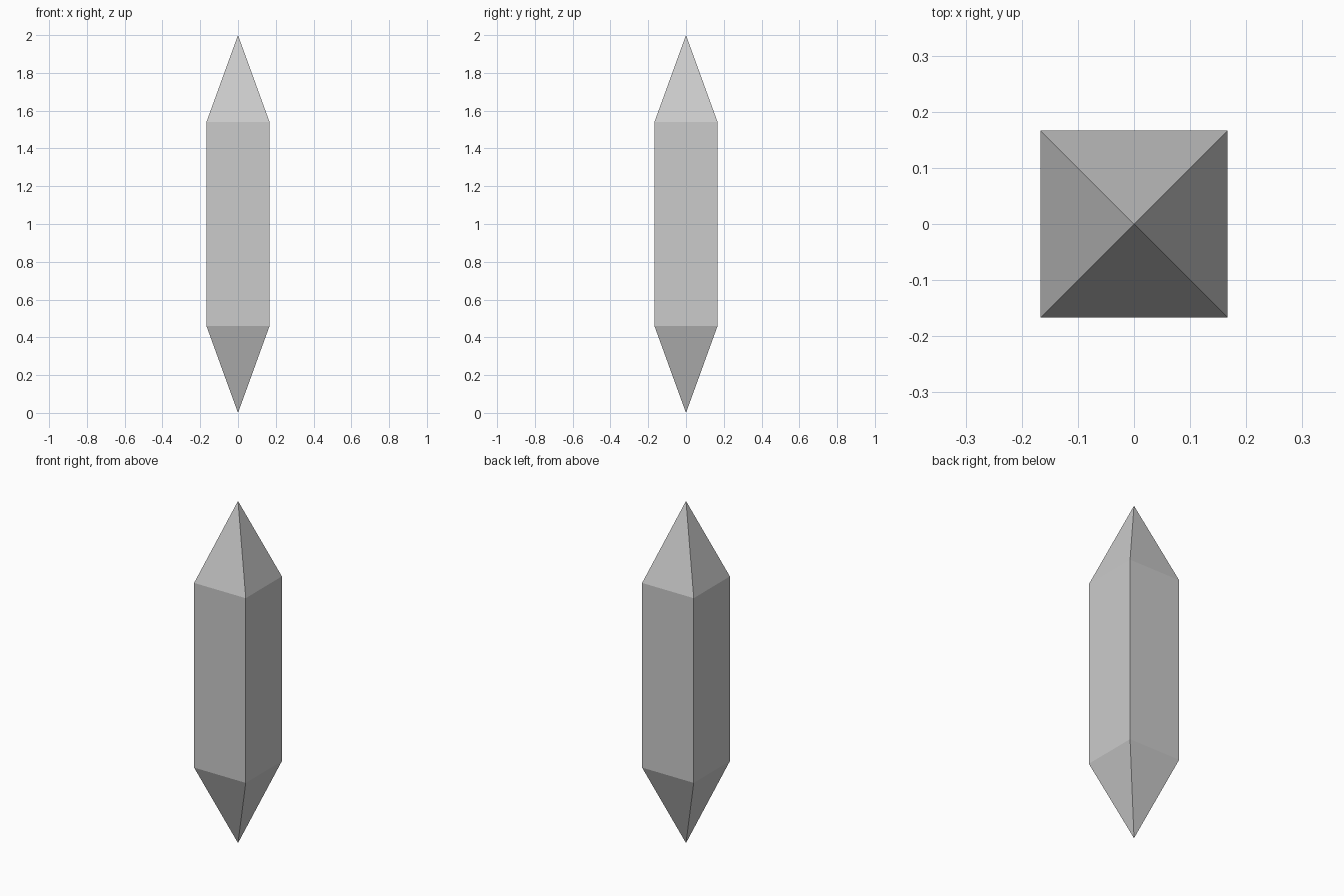
import bpy, bmesh

if "Cube" in bpy.data.objects:
    bpy.data.objects.remove(bpy.data.objects["Cube"])

HALF_WIDTH = 0.167
SHOULDER_LOW, SHOULDER_HIGH = 0.46, 1.54
HEIGHT = 2.0

# Square shaft
bm = bmesh.new()
bmesh.ops.create_cube(bm, size=2.0)
for v in bm.verts:
    v.co.x *= HALF_WIDTH
    v.co.y *= HALF_WIDTH
    v.co.z = SHOULDER_HIGH if v.co.z > 0 else SHOULDER_LOW

# Pull each end cap out into a pyramid point
bm.normal_update()
caps = [f for f in bm.faces if abs(f.normal.z) > 0.9]
for v in bmesh.ops.poke(bm, faces=caps)["verts"]:
    v.co = (0, 0, HEIGHT if v.co.z > 1 else 0)

bmesh.ops.recalc_face_normals(bm, faces=bm.faces)
mesh = bpy.data.meshes.new("crystal")
bm.to_mesh(mesh)
bm.free()
bpy.context.collection.objects.link(bpy.data.objects.new("crystal", mesh))
